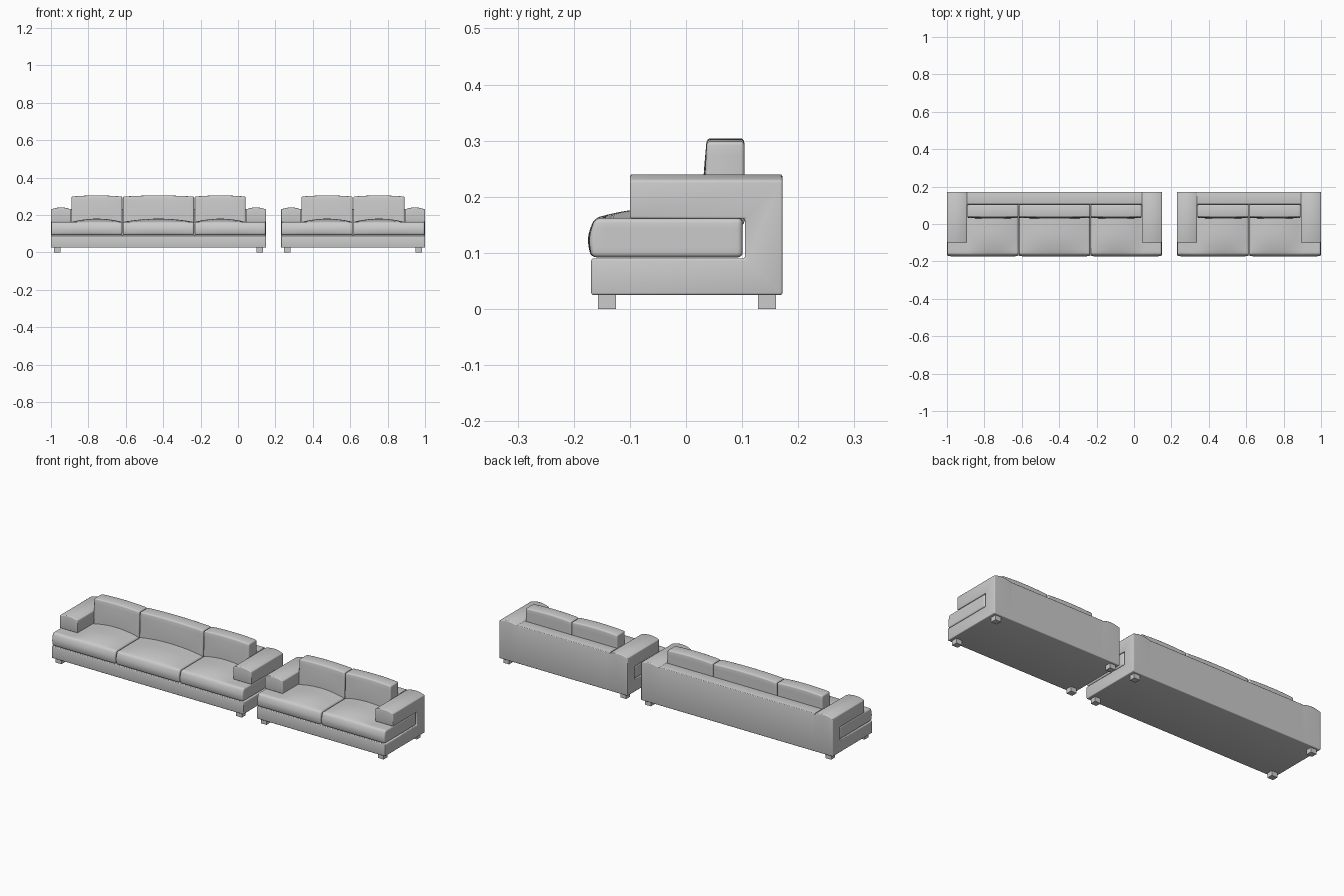
import bpy, bmesh
from mathutils import Vector

if "Cube" in bpy.data.objects:
    bpy.data.objects.remove(bpy.data.objects["Cube"])


def finish(bm, name):
    bmesh.ops.recalc_face_normals(bm, faces=bm.faces)
    me = bpy.data.meshes.new(name)
    bm.to_mesh(me)
    bm.free()
    ob = bpy.data.objects.new(name, me)
    bpy.context.collection.objects.link(ob)
    bpy.ops.object.select_all(action='DESELECT')
    ob.select_set(True)
    bpy.context.view_layer.objects.active = ob
    bpy.ops.object.shade_smooth_by_angle(angle=0.7)
    return ob


def prism(profile, x0, x1):
    """Extrude a (y, z) side profile from x0 to x1."""
    bm = bmesh.new()
    f = bm.faces.new([bm.verts.new((x0, y, z)) for y, z in profile])
    r = bmesh.ops.extrude_face_region(bm, geom=[f])
    vs = [v for v in r['geom'] if isinstance(v, bmesh.types.BMVert)]
    bmesh.ops.translate(bm, verts=vs, vec=(x1 - x0, 0, 0))
    bmesh.ops.recalc_face_normals(bm, faces=bm.faces)
    return bm


def bevel(bm, edges, width, segs=3):
    bmesh.ops.bevel(bm, geom=edges, offset=width, segments=segs,
                    profile=0.5, affect='EDGES', clamp_overlap=True)


def cuts(bm, axis, a, b, n):
    """Slice the mesh n - 1 times between a and b."""
    no = Vector((0, 0, 0))
    no[axis] = 1
    for i in range(1, n):
        geom = bm.verts[:] + bm.edges[:] + bm.faces[:]
        bmesh.ops.bisect_plane(bm, geom=geom, plane_co=no * (a + (b - a) * i / n),
                               plane_no=no, dist=1e-5)


def hump(t, a, b):
    """Parabola that is 1 midway between a and b and 0 outside."""
    u = (2 * t - a - b) / (b - a)
    return max(0, 1 - u * u)


def rect(y0, y1, z0, z1):
    return [(y0, z0), (y1, z0), (y1, z1), (y0, z1)]


ARM = 0.108
ARM_TOP = 0.229


def frame_end(x_out, side):
    # C-shaped side: base, back post and overhanging arm in one piece
    x_in = x_out - side * ARM
    prof = [(-0.169, 0.025), (0.172, 0.025), (0.172, ARM_TOP), (-0.1, ARM_TOP),
            (-0.1, 0.161), (0.105, 0.161), (0.105, 0.09), (-0.169, 0.09)]
    bm = prism(prof, x_in, x_out)
    sel = []
    for e in bm.edges:
        p, q = e.verts[0].co, e.verts[1].co
        outer = abs(p.x - x_out) < 1e-4 and abs(q.x - x_out) < 1e-4
        if abs(p.x - q.x) > 0.01 or outer or min(p.z, q.z) > 0.15:
            sel.append(e)
    bevel(bm, sel, 0.004)
    cuts(bm, 0, x_in, x_out, 10)
    for v in bm.verts:
        if v.co.z > 0.2:
            v.co.z += 0.011 * hump(v.co.x, x_in, x_out) * (v.co.z - 0.2) / 0.029
    finish(bm, "arm_and_side_frame")


def frame_middle(x0, x1):
    # base platform with upright back
    prof = [(-0.169, 0.025), (0.172, 0.025), (0.172, 0.231), (0.105, 0.231),
            (0.105, 0.09), (-0.169, 0.09)]
    bm = prism(prof, x0, x1)
    bevel(bm, [e for e in bm.edges
               if abs(e.verts[0].co.x - e.verts[1].co.x) > 0.01], 0.004)
    finish(bm, "base_and_back_frame")


def seat(x0, x1, c0, c1):
    # seat cushion, crowned over the visible span c0..c1
    bm = prism(rect(-0.167, 0.101, 0.092, 0.162), x0 + 0.002, x1 - 0.002)
    bevel(bm, bm.edges[:], 0.009, 4)
    cuts(bm, 0, x0, x1, 24)
    cuts(bm, 1, -0.16, 0.1, 14)
    cuts(bm, 2, 0.1, 0.154, 5)
    for v in bm.verts:
        x, y, z = v.co
        k = max(0, (z - 0.127) / 0.035)
        v.co.z += 0.018 * k * hump(x, c0, c1) * hump(min(y, -0.04), -0.167, 0.087)
        if y < -0.1:
            w = min(1, (-0.1 - y) / 0.06)
            v.co.y -= w * hump(z, 0.088, 0.166) * (0.005 + 0.003 * hump(x, x0, x1))
            v.co.y += w * 0.006 * max(0, k)
    finish(bm, "seat_cushion")


def back_cushion(x0, x1):
    bm = prism(rect(0.031, 0.104, 0.15, 0.298), x0 + 0.002, x1 - 0.002)
    bevel(bm, bm.edges[:], 0.006, 3)
    cuts(bm, 0, x0, x1, 16)
    cuts(bm, 2, 0.156, 0.292, 8)
    for v in bm.verts:
        x, y, z = v.co
        h = hump(x, x0, x1)
        if z > 0.28:
            v.co.z += 0.006 * h * (z - 0.28) / 0.018
        if y < 0.06:
            v.co.y += 0.006 * (z - 0.16) / 0.14 - 0.003 * h * hump(z, 0.15, 0.298)
    finish(bm, "back_cushion")


def leg(x, y):
    bm = prism(rect(y - 0.016, y + 0.016, 0, 0.027), x - 0.017, x + 0.017)
    finish(bm, "leg")


def sofa(x0, x1, count):
    frame_end(x0, -1)
    frame_end(x1, 1)
    frame_middle(x0 + ARM, x1 - ARM)
    step = (x1 - x0) / count
    for i in range(count):
        a, b = x0 + i * step, x0 + (i + 1) * step
        c0 = max(a, x0 + ARM)
        c1 = min(b, x1 - ARM)
        seat(a, b, c0, c1)
        back_cushion(c0, c1)
    for x in (x0 + 0.034, x1 - 0.034):
        for y in (-0.141, 0.144):
            leg(x, y)


sofa(-1.0, 0.15, 3)   # three-seater
sofa(0.23, 1.0, 2)    # two-seater
